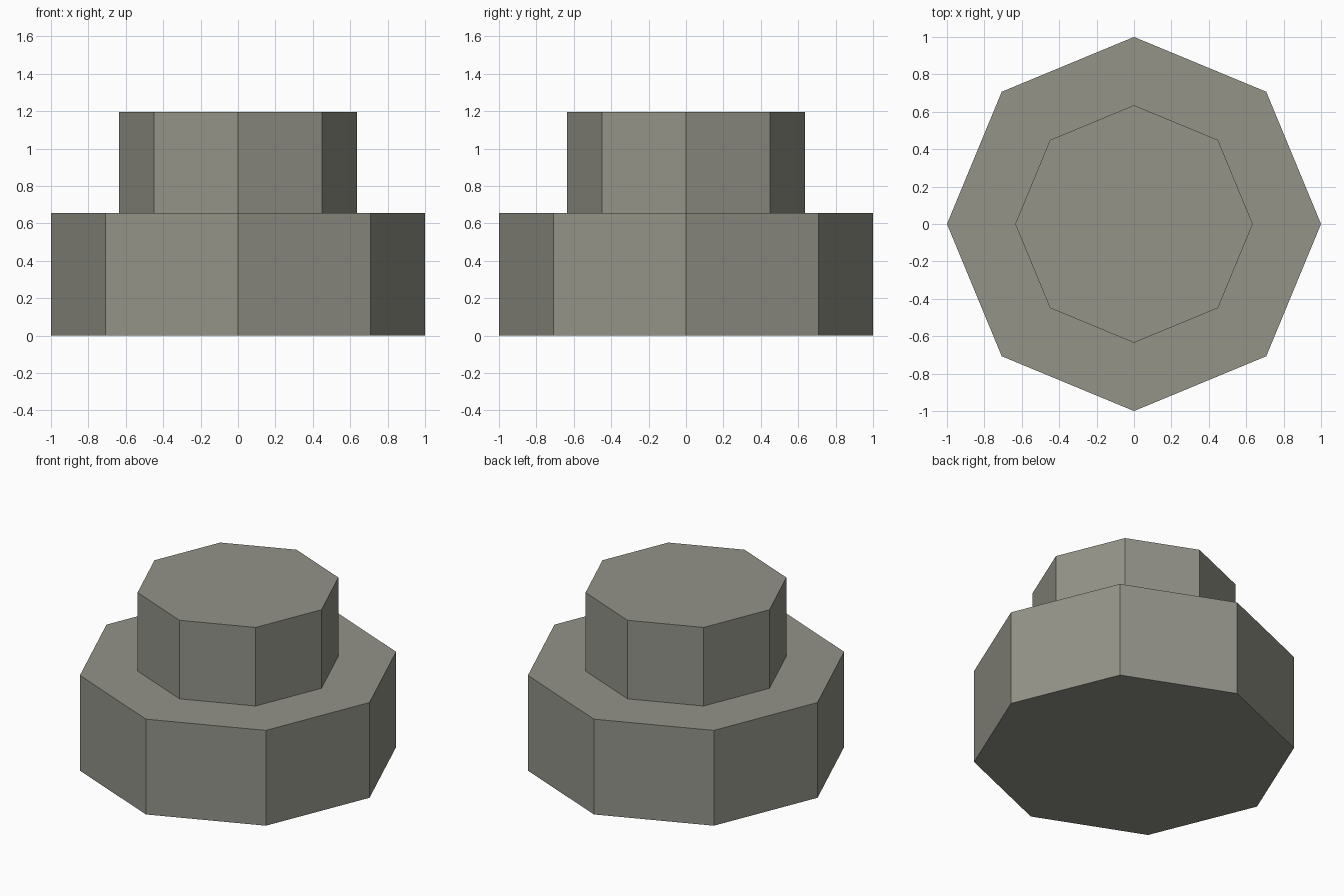
import bpy, bmesh, math

if "Cube" in bpy.data.objects:
    bpy.data.objects.remove(bpy.data.objects["Cube"])

SIDES = 8
# Stepped profile: (radius, height) of each octagonal ring, bottom to top
PROFILE = [(1.0, 0.0), (1.0, 0.655), (0.635, 0.655), (0.635, 1.195)]

stone = bpy.data.materials.new("warm_grey")
stone.diffuse_color = (0.292, 0.292, 0.25, 1.0)
stone.use_nodes = True
stone.node_tree.nodes["Principled BSDF"].inputs["Base Color"].default_value = stone.diffuse_color

bm = bmesh.new()

# Octagonal rings with corners on the x and y axes
rings = []
for radius, z in PROFILE:
    angles = [2 * math.pi * i / SIDES for i in range(SIDES)]
    rings.append([bm.verts.new((radius * math.cos(a), radius * math.sin(a), z)) for a in angles])

# Walls and ledge between neighbouring rings
for low, high in zip(rings, rings[1:]):
    for i in range(SIDES):
        j = (i + 1) % SIDES
        bm.faces.new((low[i], low[j], high[j], high[i]))

# Bottom and top caps
bm.faces.new(rings[0][::-1])
bm.faces.new(rings[-1])
bmesh.ops.recalc_face_normals(bm, faces=bm.faces)

# One closed, flat-shaded stepped pedestal
mesh = bpy.data.meshes.new("stepped_pedestal")
bm.to_mesh(mesh)
bm.free()
mesh.materials.append(stone)
pedestal = bpy.data.objects.new("stepped_pedestal", mesh)
bpy.context.collection.objects.link(pedestal)
